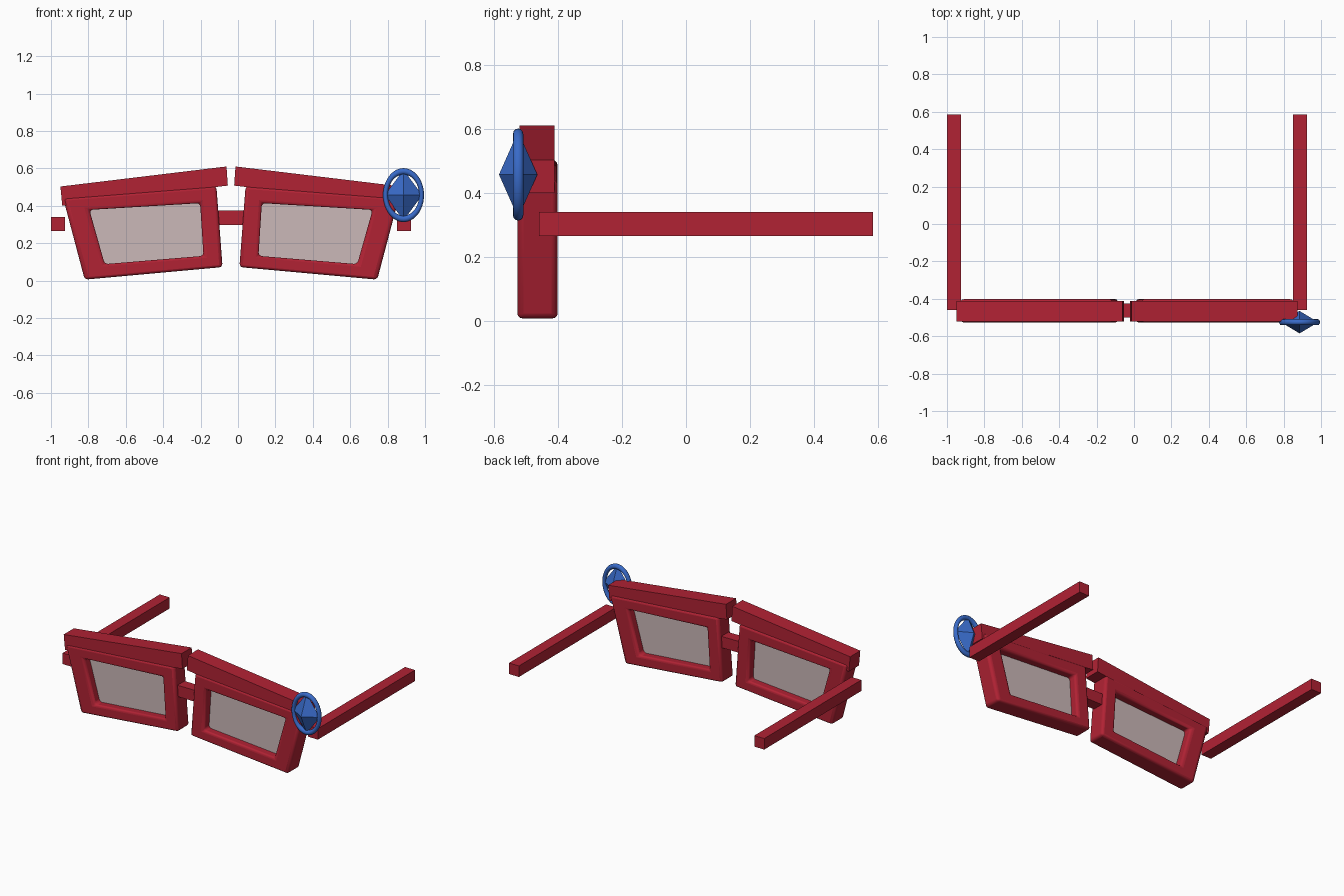
import bpy, bmesh, math

cube = bpy.data.objects.get("Cube")
if cube:
    bpy.data.objects.remove(cube, do_unlink=True)

MID = -0.0375  # centre line of the eyewear


def material(name, colour):
    m = bpy.data.materials.new(name)
    m.use_nodes = True
    m.diffuse_color = (*colour, 1)
    m.node_tree.nodes["Principled BSDF"].inputs["Base Color"].default_value = (*colour, 1)
    return m


red = material("red_plastic", (0.44, 0.016, 0.034))
blue = material("blue_gem", (0.04, 0.145, 0.58))
grey = material("pale_lens", (0.60, 0.48, 0.48))


def finish(name, bm, mat, bevel=0):
    bmesh.ops.recalc_face_normals(bm, faces=bm.faces)
    mesh = bpy.data.meshes.new(name)
    bm.to_mesh(mesh)
    bm.free()
    mesh.materials.append(mat)
    obj = bpy.data.objects.new(name, mesh)
    bpy.context.collection.objects.link(obj)
    if bevel:
        mod = obj.modifiers.new("Rounded edges", 'BEVEL')
        mod.width = bevel
        mod.segments = 3
        mod.limit_method = 'ANGLE'
        bpy.context.view_layer.objects.active = obj
        obj.select_set(True)
        bpy.ops.object.shade_smooth_by_angle(angle=math.radians(35))
        obj.select_set(False)
    return obj


def plate(name, outline, y0, y1, mat, hole=None, bevel=0):
    """Outline in x, z extruded from y0 to y1, with an optional matching hole."""
    bm = bmesh.new()
    n = len(outline)
    loops = [[bm.verts.new((x, y, z)) for x, z in pts]
             for pts in ([outline, hole] if hole else [outline]) for y in (y0, y1)]
    for k in range(0, len(loops), 2):
        a, b = loops[k], loops[k + 1]
        for i in range(n):
            j = (i + 1) % n
            bm.faces.new((a[i], a[j], b[j], b[i]))
    if hole:
        for a, b in ((loops[0], loops[2]), (loops[1], loops[3])):
            for i in range(n):
                j = (i + 1) % n
                bm.faces.new((a[i], a[j], b[j], b[i]))
    else:
        bm.faces.new(loops[0])
        bm.faces.new(loops[1])
    return finish(name, bm, mat, bevel)


def rect(x0, x1, z0, z1):
    return [(x0, z0), (x1, z0), (x1, z1), (x0, z1)]


# Half profiles, as distance from the centre line and height
RIM = [(0.782, 0.005), (0.045, 0.072), (0.078, 0.505), (0.897, 0.44)]
OPENING = [(0.675, 0.088), (0.147, 0.132), (0.165, 0.414), (0.757, 0.378)]
BROW = [(0.902, 0.40), (0.017, 0.508), (0.024, 0.61), (0.912, 0.503)]

for side, s in (("right", -1), ("left", 1)):
    def place(pts):
        return [(MID + s * x, z) for x, z in pts]
    plate(side + "_rim", place(RIM), -0.527, -0.402, red, place(OPENING), 0.018)
    plate(side + "_lens", place(OPENING), -0.469, -0.459, grey)
    plate(side + "_brow_bar", place(BROW), -0.52, -0.411, red)
    plate(side + "_temple", place(rect(0.887, 0.962, 0.265, 0.34)), -0.46, 0.585, red)

# Bridge between the rims
plate("bridge", rect(MID - 0.075, MID + 0.075, 0.298, 0.375), -0.50, -0.425, red)

# Ornament on the left corner: oval ring around a faceted gem
CENTRE = (0.885, -0.525, 0.457)
bpy.ops.mesh.primitive_torus_add(major_segments=48, minor_segments=12,
                                 major_radius=0.127, minor_radius=0.017,
                                 location=CENTRE, rotation=(math.pi / 2, 0, 0))
ring = bpy.context.object
ring.name = "ornament_ring"
ring.scale = (0.76, 1, 0.95)
ring.data.materials.append(blue)
bpy.ops.object.shade_smooth_by_angle(angle=math.radians(60))
ring.select_set(False)

bm = bmesh.new()
bmesh.ops.create_uvsphere(bm, u_segments=4, v_segments=2, radius=1)
bmesh.ops.scale(bm, vec=(0.1, 0.06, 0.135), verts=bm.verts)
gem = finish("ornament_gem", bm, blue)
gem.location = CENTRE
